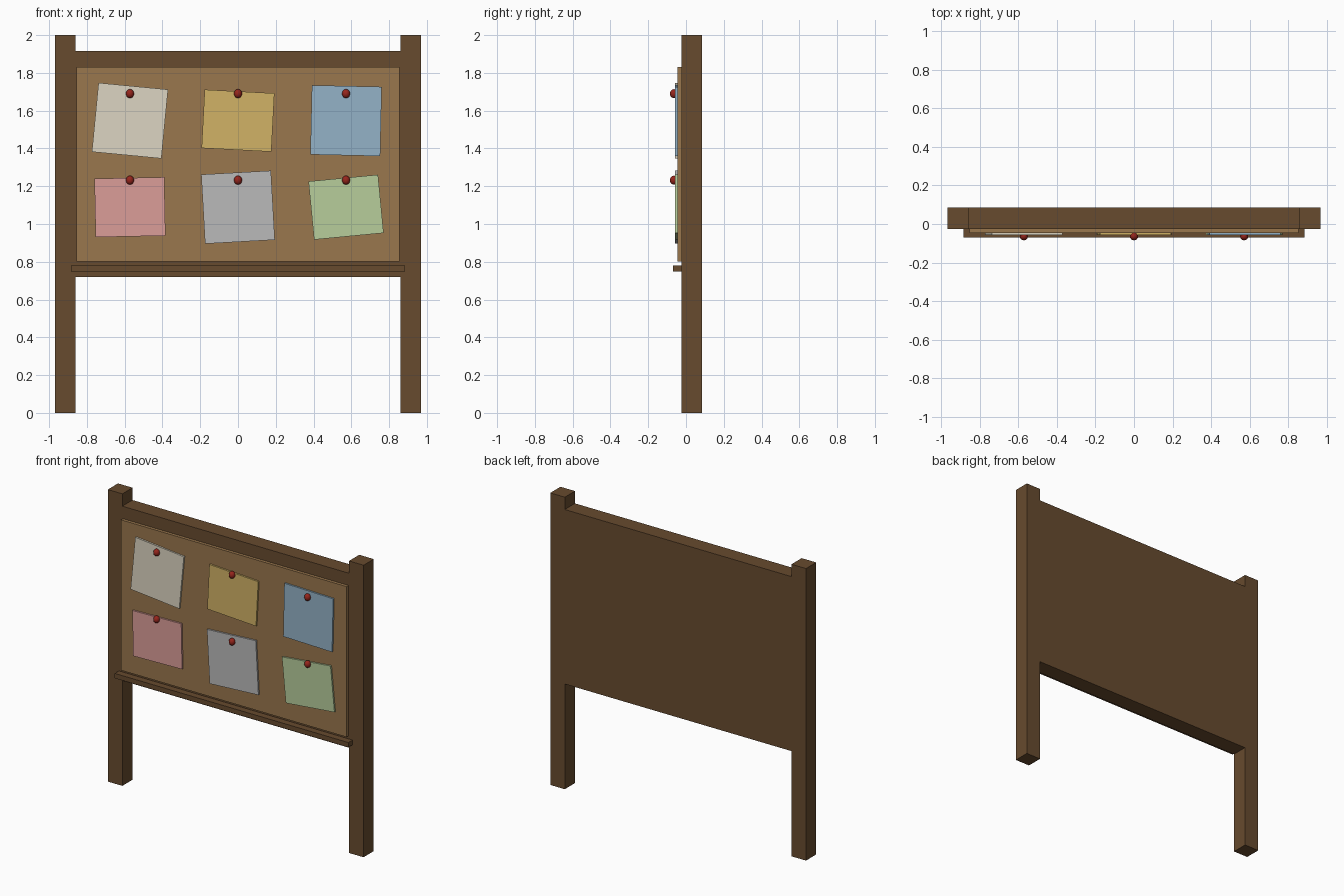
import bpy, bmesh
from math import radians
from mathutils import Matrix

if "Cube" in bpy.data.objects:
    bpy.data.objects.remove(bpy.data.objects["Cube"])


def material(name, rgb):
    # sRGB 0-255 to linear
    m = bpy.data.materials.new(name)
    m.diffuse_color = [(c / 255) ** 2.2 for c in rgb] + [1]
    m.use_nodes = True
    m.node_tree.nodes["Principled BSDF"].inputs["Base Color"].default_value = m.diffuse_color
    return m


def finish(bm, name, mat):
    me = bpy.data.meshes.new(name)
    bm.to_mesh(me)
    bm.free()
    me.materials.append(mat)
    ob = bpy.data.objects.new(name, me)
    bpy.context.collection.objects.link(ob)
    return ob


def box(name, centre, size, mat, tilt=0):
    bm = bmesh.new()
    bmesh.ops.create_cube(bm, size=1, matrix=Matrix.Diagonal((*size, 1)))
    ob = finish(bm, name, mat)
    ob.location = centre
    ob.rotation_euler.y = radians(tilt)
    return ob


wood = material("wood", (103, 76, 50))
cork = material("cork", (152, 118, 78))
red = material("pin_red", (150, 42, 34))

# Posts and the thick panel between them
for side, x in (("left", -0.914), ("right", 0.914)):
    box(side + "_post", (x, 0.03, 1), (0.11, 0.11, 2), wood)
box("back_panel", (0, 0.03, 1.318), (1.718, 0.11, 1.195), wood)

# Cork face and ledge
box("cork_board", (0, -0.035, 1.316), (1.71, 0.022, 1.03), cork)
box("ledge", (0, -0.047, 0.764), (1.77, 0.046, 0.033), wood)

# Tilted notes (positive tilt is clockwise from the front), each with a pin
notes = [
    ("cream", (219, 212, 193), 5.5), ("yellow", (208, 177, 102), 3), ("blue", (146, 177, 198), 1.3),
    ("pink", (218, 156, 151), -1.2), ("grey", (184, 184, 184), -3.2), ("green", (182, 204, 154), -5.5),
]
for i, (colour, rgb, tilt) in enumerate(notes):
    row, col = divmod(i, 3)
    x = (col - 1) * 0.572
    height = 0.31 if i % 2 else 0.367
    box(colour + "_note", (x, -0.0515, (1.547, 1.089)[row]), (0.37, 0.012, height),
        material(colour + "_paper", rgb), tilt)

    bm = bmesh.new()
    bmesh.ops.create_uvsphere(bm, u_segments=16, v_segments=10, radius=1)
    for f in bm.faces:
        f.smooth = True
    pin = finish(bm, colour + "_note_pin", red)
    pin.location = (x, -0.064, (1.69, 1.232)[row])
    pin.scale = (0.021, 0.021, 0.024)
